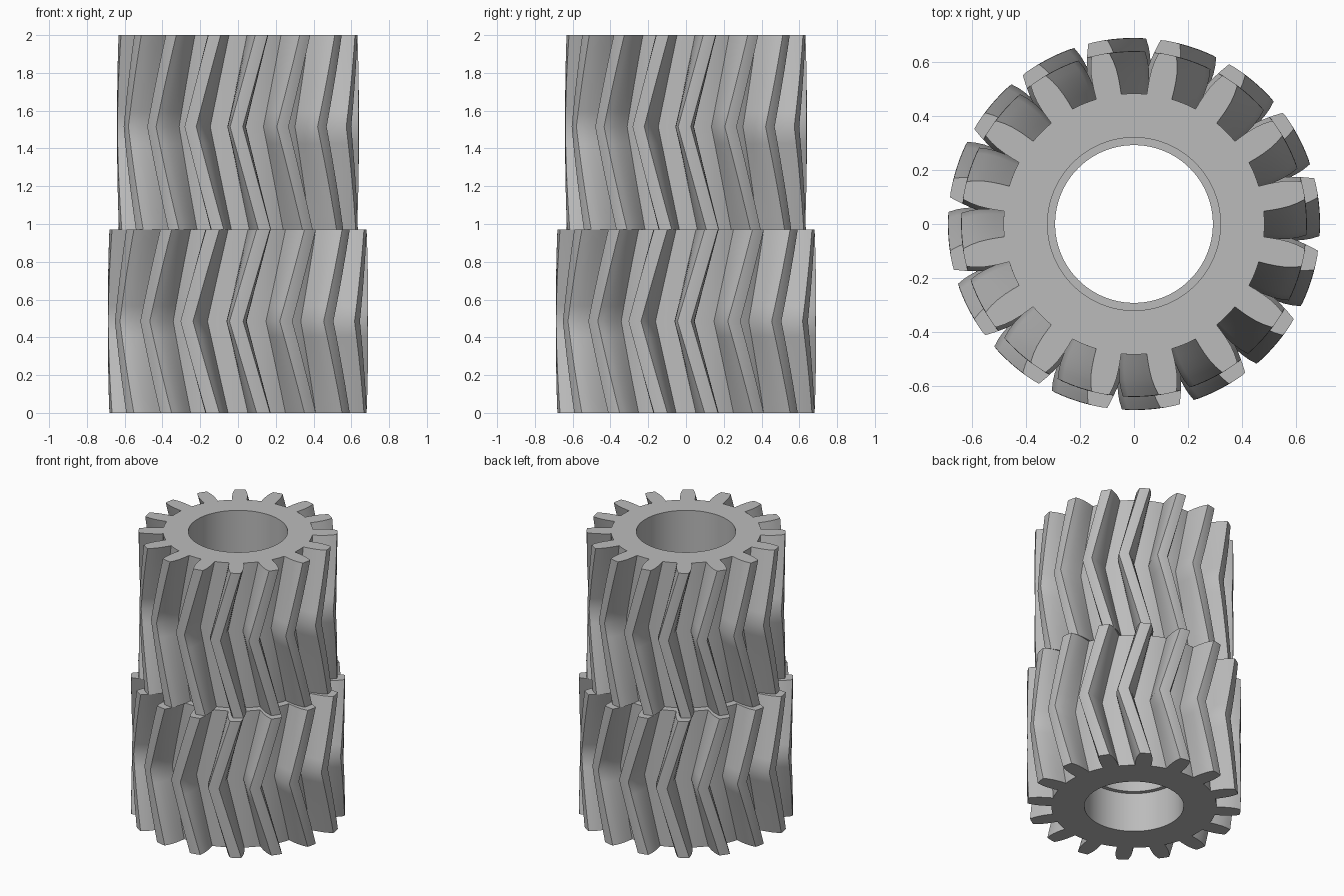
import bpy, bmesh, math

cube = bpy.data.objects.get("Cube")
if cube:
    bpy.data.objects.remove(cube, do_unlink=True)

TEETH = 16
PITCH = 360 / TEETH
TWIST = 12 / 0.485        # helix twist, degrees per unit of height
HALF_ROWS = 6

# Right half of one tooth: (height above root, half angle in degrees)
FLANK = [(0.157, 0), (0.157, 1.5), (0.156, 3.0), (0.125, 4.0), (0.095, 4.7),
         (0.06, 5.2), (0.03, 5.45), (0, 5.6), (0, 8.4)]


def tooth_section(root):
    """Polar outline (radius, degrees) of the whole gear."""
    half = [(root + h, a) for h, a in FLANK]
    tooth = [(r, -a) for r, a in reversed(half[1:])] + half
    tooth.append((root, PITCH / 2))
    return [(r, a + PITCH * (k + 0.5)) for k in range(TEETH) for r, a in tooth]


def ring(bm, outline, z, turn=0):
    verts = []
    for r, a in outline:
        t = math.radians(a + turn)
        verts.append(bm.verts.new((r * math.cos(t), r * math.sin(t), z)))
    return verts


def herringbone(bm, root, z0, z_mid, z1):
    """Rows of a toothed wall that twists to z_mid and back again."""
    outline = tooth_section(root)
    heights = [z0 + (z_mid - z0) * i / HALF_ROWS for i in range(HALF_ROWS)]
    heights += [z_mid + (z1 - z_mid) * i / HALF_ROWS for i in range(HALF_ROWS + 1)]
    top_gap = z1 - z_mid
    return [ring(bm, outline, z, -TWIST * (top_gap - abs(z - z_mid))) for z in heights]


bm = bmesh.new()

# Lower wide gear, then upper narrow gear
rows = herringbone(bm, 0.532, 0, 0.485, 0.97)
rows += herringbone(bm, 0.483, 0.97, 1.515, 2)

# Stepped bore with a wider seat at each end
angles = [a for r, a in tooth_section(1)]
for radius, z in [(0.32, 2), (0.32, 1.65), (0.292, 1.65),
                  (0.292, 0.28), (0.32, 0.28), (0.32, 0)]:
    rows.append(ring(bm, [(radius, a) for a in angles], z))

# Skin the closed sweep: outside, top face, bore, bottom face
count = len(angles)
for i, low in enumerate(rows):
    high = rows[(i + 1) % len(rows)]
    for k in range(count):
        n = (k + 1) % count
        bm.faces.new((low[k], low[n], high[n], high[k]))
bmesh.ops.remove_doubles(bm, verts=bm.verts, dist=0.00001)
bmesh.ops.recalc_face_normals(bm, faces=bm.faces)

mesh = bpy.data.meshes.new("stepped_herringbone_gear")
bm.to_mesh(mesh)
bm.free()
gear = bpy.data.objects.new("stepped_herringbone_gear", mesh)
bpy.context.collection.objects.link(gear)

# Plain grey material
grey = bpy.data.materials.new("plain_grey")
grey.use_nodes = True
colour = (0.5, 0.5, 0.5, 1)
grey.diffuse_color = colour
grey.node_tree.nodes["Principled BSDF"].inputs["Base Color"].default_value = colour
mesh.materials.append(grey)

bpy.ops.object.select_all(action="DESELECT")
gear.select_set(True)
bpy.context.view_layer.objects.active = gear
bpy.ops.object.shade_smooth_by_angle(angle=math.radians(34))
